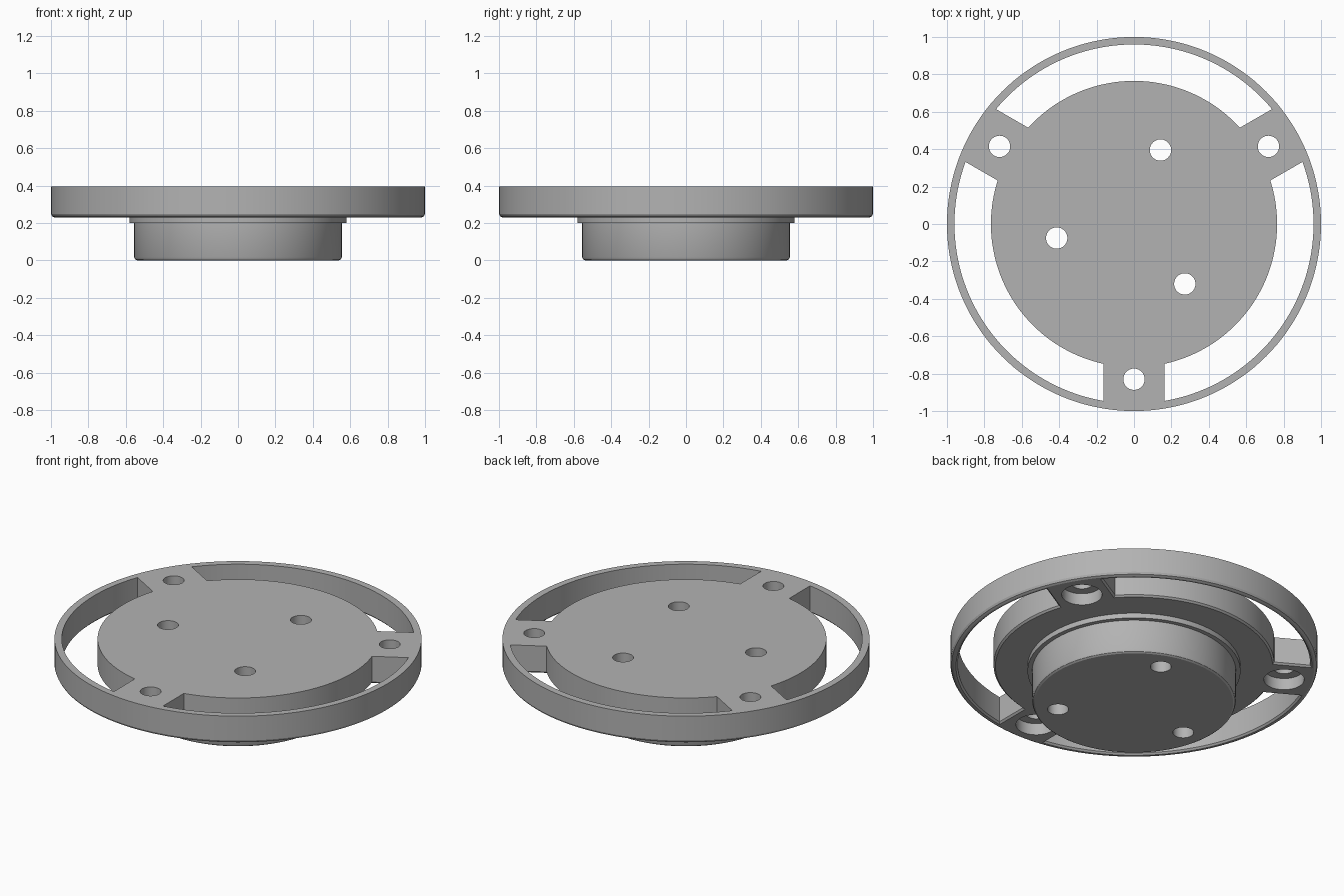
import bpy, bmesh
from math import sin, cos, asin, pi, radians

if "Cube" in bpy.data.objects:
    bpy.data.objects.remove(bpy.data.objects["Cube"], do_unlink=True)

SEG = 144
TOP, UNDER = 0.395, 0.23      # flange faces
RIM_IN, DISC_R, SPOKE_HALF = 0.96, 0.765, 0.163
SPOKES = [radians(a) for a in (-90, 30, 150)]

grey = bpy.data.materials.new("Grey")
grey.use_nodes = True
colour = (0.45, 0.45, 0.45, 1)
grey.diffuse_color = colour
grey.node_tree.nodes["Principled BSDF"].inputs["Base Color"].default_value = colour


def loft(name, rings):
    """Closed solid from stacked loops of equal length, bottom to top."""
    bm = bmesh.new()
    loops = [[bm.verts.new(p) for p in ring] for ring in rings]
    n = len(loops[0])
    for low, high in zip(loops, loops[1:]):
        for i in range(n):
            j = (i + 1) % n
            bm.faces.new((low[i], low[j], high[j], high[i]))
    bm.faces.new(loops[0][::-1])
    bm.faces.new(loops[-1])
    bmesh.ops.recalc_face_normals(bm, faces=bm.faces)
    mesh = bpy.data.meshes.new(name)
    bm.to_mesh(mesh)
    bm.free()
    mesh.materials.append(grey)
    obj = bpy.data.objects.new(name, mesh)
    bpy.context.collection.objects.link(obj)
    return obj


def turned(name, profile, x=0, y=0, seg=SEG):
    """Round solid from (radius, height) pairs."""
    return loft(name, [[(x + r * cos(2 * pi * i / seg), y + r * sin(2 * pi * i / seg), z)
                        for i in range(seg)] for r, z in profile])


def window_loop(start, end, grow, z, steps=44):
    """Outline of one opening between two spokes, enlarged by grow."""
    pts = []
    for r, flip in ((RIM_IN + grow, False), (DISC_R - grow, True)):
        d = asin((SPOKE_HALF - grow) / r)
        a, b = start + d, end - d
        arc = [(r * cos(a + (b - a) * i / steps), r * sin(a + (b - a) * i / steps), z)
               for i in range(steps + 1)]
        pts += arc[::-1] if flip else arc
    return pts


# Flange, locating step and boss turned as one body
hub = turned("mounting_hub", [
    (0.54, 0), (0.55, 0.006), (0.555, 0.017), (0.555, 0.20), (0.58, 0.20), (0.58, UNDER),
    (0.982, UNDER), (0.994, UNDER + 0.006), (1, UNDER + 0.018), (1, TOP)])

cutters = []
# Openings between rim and disc, with a small chamfer underneath
for a in SPOKES:
    cutters.append(loft("window_cutter", [
        window_loop(a, a + 2 * pi / 3, g, z)
        for g, z in ((0.01, 0.15), (0.01, UNDER), (0, UNDER + 0.01), (0, 0.5))]))

# Spoke holes, counterbored from below
for a in SPOKES:
    cutters.append(turned("spoke_hole_cutter", [
        (0.11, 0.15), (0.11, UNDER + 0.07), (0.057, UNDER + 0.07), (0.057, 0.5)],
        0.83 * cos(a), 0.83 * sin(a), 48))

# Three holes straight through disc and boss
for k in range(3):
    a = radians(70.3 + 120 * k)
    cutters.append(turned("through_hole_cutter", [(0.057, -0.1), (0.057, 0.5)],
                          0.42 * cos(a), 0.42 * sin(a), 48))

bpy.context.view_layer.objects.active = hub
for cutter in cutters:
    cutter.hide_render = True
    mod = hub.modifiers.new("cut", "BOOLEAN")
    mod.operation, mod.solver, mod.object = "DIFFERENCE", "EXACT", cutter
    bpy.ops.object.modifier_apply(modifier=mod.name)
    bpy.data.objects.remove(cutter, do_unlink=True)

bpy.ops.object.select_all(action="DESELECT")
hub.select_set(True)
bpy.ops.object.shade_smooth_by_angle(angle=radians(25))
